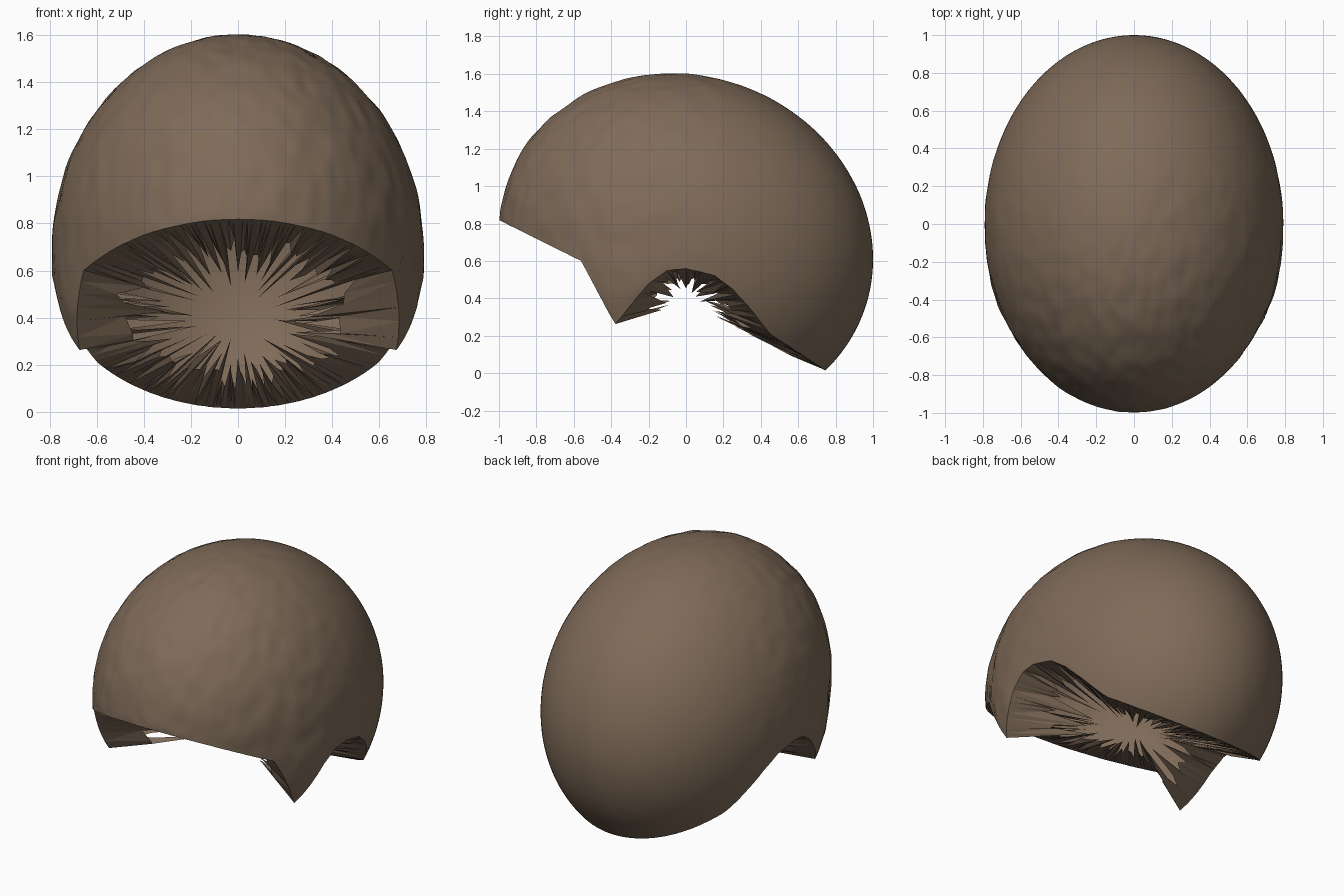
import bpy, bmesh, math, random
from mathutils import Vector, noise

if "Cube" in bpy.data.objects:
    bpy.data.objects.remove(bpy.data.objects["Cube"])

random.seed(4)
brown = bpy.data.materials.new("dark_brown_hair")
brown.diffuse_color = (0.21, 0.145, 0.098, 1)
brown.use_nodes = True
brown.node_tree.nodes["Principled BSDF"].inputs["Base Color"].default_value = brown.diffuse_color

SIDES, RINGS = 240, 64
HUB = Vector((0, 0, 0.40))
# Lower hairline: height as a function of depth
HAIRLINE = [(-1.1, .87), (-1, .82), (-.56, .6), (-.38, .26), (-.3, .36), (-.2, .48), (-.1, .55),
            (0, .56), (.15, .525), (.25, .45), (.35, .34), (.45, .21), (.77, 0), (1.1, -.2)]


def hairline(y):
    for (y0, z0), (y1, z1) in zip(HAIRLINE, HAIRLINE[1:]):
        if y <= y1:
            return z0 + (z1 - z0) * (y - y0) / (y1 - y0)
    return HAIRLINE[-1][1]


def dome(a, phi):
    """Point on the egg-shaped head surface, leaning slightly back."""
    c, s = math.cos(phi), math.sin(phi)
    y = s * math.sin(a)
    flare = 1 + .08 * math.exp(-((y + .4) / .25) ** 2) * min(1, max(0, -2 * c))
    return Vector((.79 * s * math.cos(a) * flare, y, .68 + .92 * c - .07 * y))


def rim_angle(a):
    """Angle from the crown at which a meridian meets the hairline."""
    phi = 1.0
    while phi < 2.6:
        p = dome(a, phi)
        if p.z <= hairline(p.y):
            break
        phi += .002
    return phi


def strands(p):
    """Shallow sculpted relief, strongest at the front and crown."""
    weight = min(1, max(.08, .6 - p.y * 1.2))
    q = Vector((p.x * 16, p.y * 9, p.z * 8))
    return .007 * weight * noise.noise(q)


def make_object(name, bm, smooth):
    me = bpy.data.meshes.new(name)
    bm.to_mesh(me)
    bm.free()
    me.materials.append(brown)
    for f in me.polygons:
        f.use_smooth = smooth
    ob = bpy.data.objects.new(name, me)
    bpy.context.collection.objects.link(ob)
    return ob


# Hair shell: rings from the crown down to the hairline
bm = bmesh.new()
crown = bm.verts.new(dome(0, 0))
columns, rim = [], []
for i in range(SIDES):
    a = 2 * math.pi * i / SIDES
    end = rim_angle(a)
    col = []
    for j in range(1, RINGS + 1):
        p = dome(a, end * j / RINGS)
        if j < RINGS:
            out = (p - Vector((0, 0, .68))).normalized()
            p = p + out * strands(p)
        col.append(bm.verts.new(p))
    columns.append(col)
    rim.append(col[-1].co.copy())
for i in range(SIDES):
    c0, c1 = columns[i], columns[(i + 1) % SIDES]
    bm.faces.new((crown, c0[0], c1[0]))
    for j in range(RINGS - 1):
        bm.faces.new((c0[j], c0[j + 1], c1[j + 1], c1[j]))
make_object("hair_shell", bm, True)

# Ragged underside: flat shards reaching from the hairline towards the middle
bm = bmesh.new()
outer = [bm.verts.new(p) for p in rim]
inner = []
for i, p in enumerate(rim):
    reach = random.uniform(.5, .78) if i % 4 == 0 else random.uniform(.22, .42)
    q = p.lerp(HUB, reach)
    q.z += random.uniform(-.02, .02)
    inner.append(bm.verts.new(q))
for i in range(SIDES):
    k = (i + 1) % SIDES
    bm.faces.new((outer[i], inner[i], inner[k]))
    bm.faces.new((outer[i], inner[k], outer[k]))
make_object("ragged_underside", bm, False)
